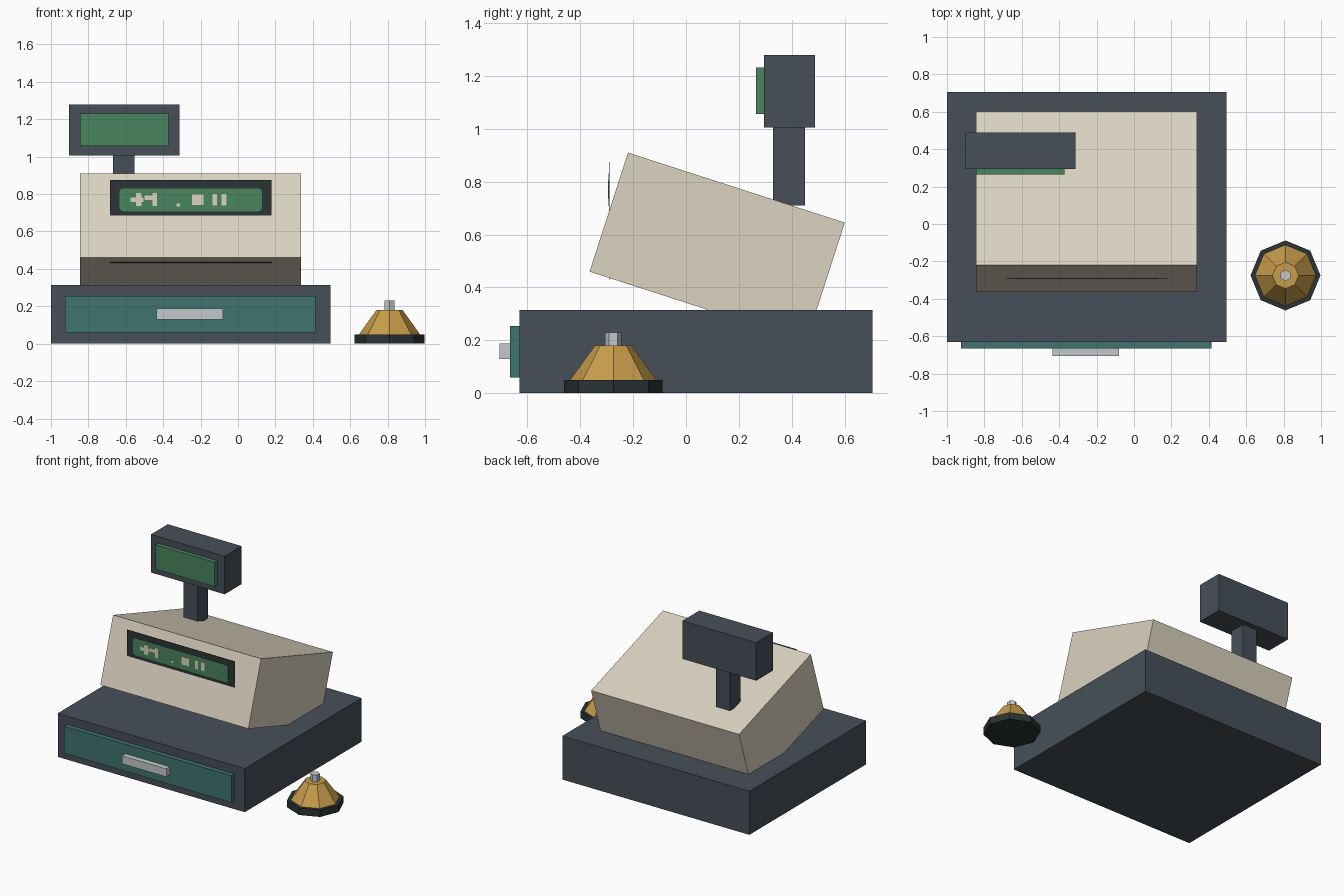
import bpy
import bmesh
import math
from mathutils import Matrix, Vector

default = bpy.data.objects.get("Cube")
if default:
    bpy.data.objects.remove(default, do_unlink=True)


def linear(c):
    c /= 255
    return c / 12.92 if c <= 0.04045 else ((c + 0.055) / 1.055) ** 2.4


def material(name, r, g, b):
    m = bpy.data.materials.new(name)
    m.use_nodes = True
    color = (linear(r), linear(g), linear(b), 1)
    m.diffuse_color = color
    shader = m.node_tree.nodes["Principled BSDF"]
    shader.inputs["Base Color"].default_value = color
    shader.inputs["Roughness"].default_value = 0.8
    return m


slate = material("slate", 70, 79, 89)
beige = material("beige", 220, 211, 192)
teal = material("teal", 62, 115, 110)
green = material("display green", 73, 133, 94)
silver = material("silver", 195, 201, 204)
black = material("charcoal", 43, 51, 53)
gold = material("brass", 198, 156, 74)


def finish(name, bm, mat):
    mesh = bpy.data.meshes.new(name)
    bm.to_mesh(mesh)
    bm.free()
    mesh.materials.append(mat)
    obj = bpy.data.objects.new(name, mesh)
    bpy.context.collection.objects.link(obj)
    return obj


def box(name, mat, xs, ys, zs, corner=0.0):
    """Box between limits; corner rounds the edges that run front to back."""
    bm = bmesh.new()
    size = Vector([b - a for a, b in (xs, ys, zs)])
    center = Vector([(a + b) / 2 for a, b in (xs, ys, zs)])
    bmesh.ops.create_cube(bm, size=1)
    bmesh.ops.scale(bm, vec=size, verts=bm.verts)
    if corner:
        edges = [e for e in bm.edges
                 if abs(e.verts[0].co.y - e.verts[1].co.y) > size.y / 2]
        bmesh.ops.bevel(bm, geom=edges, offset=corner, segments=3,
                        profile=0.5, affect='EDGES')
    obj = finish(name, bm, mat)
    obj.location = center
    return obj


def cone(name, mat, sides, r1, r2, z1, z2, x=0.81, y=-0.275):
    bm = bmesh.new()
    bmesh.ops.create_cone(bm, cap_ends=True, segments=sides, radius1=r1,
                          radius2=r2, depth=z2 - z1,
                          matrix=Matrix.Translation((x, y, (z1 + z2) / 2)))
    return finish(name, bm, mat)


# Cash drawer
box("drawer_housing", slate, (-1, 0.495), (-0.63, 0.705), (0, 0.315))
box("drawer_front", teal, (-0.925, 0.415), (-0.665, -0.625), (0.06, 0.255))
box("drawer_handle", silver, (-0.435, -0.08), (-0.705, -0.66), (0.13, 0.188))

# Tilted register body
body = box("register_body", beige, (-0.845, 0.338), (-0.313, 0.549), (0.316, 0.789))
body.rotation_euler.x = math.radians(-17.9)

# Upright front display, its lower part sunk in the body
box("front_display_bezel", black, (-0.685, 0.18), (-0.292, -0.289), (0.431, 0.875))
box("front_display_screen", green, (-0.634, 0.127), (-0.2935, -0.291),
    (0.708, 0.831), corner=0.02)

# Plain lit blocks on the screen
for x, width, z, height in (
        (-0.54, 0.07, 0.77, 0.025), (-0.53, 0.03, 0.77, 0.07),
        (-0.47, 0.06, 0.78, 0.025), (-0.445, 0.025, 0.77, 0.07),
        (-0.32, 0.02, 0.742, 0.015),
        (-0.215, 0.06, 0.77, 0.055),
        (-0.125, 0.025, 0.77, 0.06), (-0.075, 0.025, 0.77, 0.06)):
    box("display_block", beige, (x - width / 2, x + width / 2),
        (-0.295, -0.293), (z - height / 2, z + height / 2))

# Customer display on its post
box("display_post", slate, (-0.667, -0.553), (0.33, 0.45), (0.71, 1.01))
box("customer_display", slate, (-0.903, -0.313), (0.295, 0.488), (1.005, 1.28))
box("customer_screen", green, (-0.845, -0.372), (0.265, 0.3), (1.056, 1.232))

# Counter bell
cone("bell_base", black, 8, 0.187, 0.187, 0, 0.05)
cone("bell_dome", gold, 8, 0.163, 0.07, 0.05, 0.18)
cone("bell_button", silver, 6, 0.031, 0.031, 0.175, 0.23)
